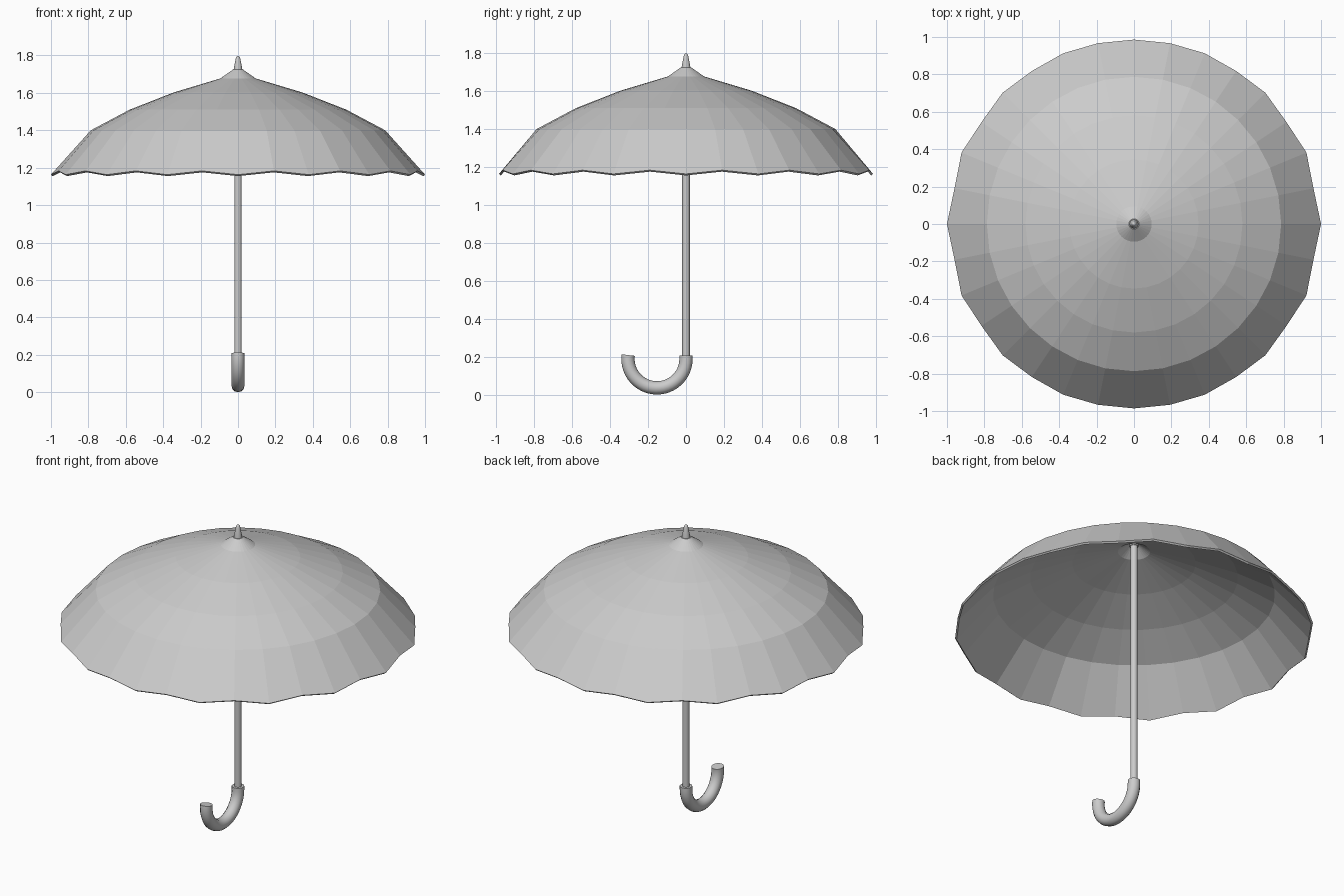
import bpy, bmesh, math

if "Cube" in bpy.data.objects:
    bpy.data.objects.remove(bpy.data.objects["Cube"])


def lathe(name, rings, n, smooth=False, rim=None):
    """Revolve (radius, z) rings; rim(angle, i) gives the last ring's offset."""
    bm = bmesh.new()
    rows = []
    for k, (r, z) in enumerate(rings):
        row = []
        for i in range(n):
            a = 2 * math.pi * i / n
            dr, dz = rim(a, i) if rim and k == len(rings) - 1 else (0, 0)
            row.append(bm.verts.new(((r + dr) * math.cos(a), (r + dr) * math.sin(a), z + dz)))
        rows.append(row)
    for up, low in zip(rows, rows[1:]):
        for i in range(n):
            j = (i + 1) % n
            bm.faces.new((up[i], low[i], low[j], up[j]))
    bm.faces.new(rows[0])
    if rim is None:
        bm.faces.new(rows[-1][::-1])
    me = bpy.data.meshes.new(name)
    bm.to_mesh(me)
    bm.free()
    ob = bpy.data.objects.new(name, me)
    bpy.context.collection.objects.link(ob)
    if smooth:
        shade(ob)
    return ob


def shade(ob):
    bpy.ops.object.select_all(action='DESELECT')
    ob.select_set(True)
    bpy.context.view_layer.objects.active = ob
    bpy.ops.object.shade_smooth_by_angle(angle=math.radians(40))


# Canopy: 16 scalloped ribs, faceted, thin cloth
def scallop(a, i):
    c = math.cos(a) ** 2
    return (0.014 * c, -0.01) if i % 2 == 0 else (-0.008 * c, 0.01)


canopy = lathe("canopy", [(0.028, 1.724), (0.095, 1.677), (0.345, 1.602), (0.58, 1.51),
                          (0.787, 1.4), (0.986, 1.173)], 32, rim=scallop)
cloth = canopy.modifiers.new("cloth", 'SOLIDIFY')
cloth.thickness = 0.012
cloth.offset = -1

# Ferrule on top
lathe("ferrule", [(0.004, 1.797), (0.009, 1.793), (0.013, 1.78), (0.024, 1.722), (0.024, 1.70)], 16, True)

# Shaft
lathe("shaft", [(0.02, 1.715), (0.02, 0.18)], 16, True)

# Hooked handle: round tube swept along a half circle
R = 0.153
path = [(0, 0, 0.205)]
for i in range(25):
    a = -math.pi * 1.02 * i / 24
    path.append((0, -R + R * math.cos(a), 0.188 + R * math.sin(a)))
path.append((0, -2 * R + 0.0015, 0.208))
cu = bpy.data.curves.new("handle", 'CURVE')
cu.dimensions = '3D'
cu.bevel_depth = 0.035
cu.bevel_resolution = 4
cu.use_fill_caps = True
sp = cu.splines.new('POLY')
sp.points.add(len(path) - 1)
for p, co in zip(sp.points, path):
    p.co = (*co, 1)
handle = bpy.data.objects.new("handle", cu)
bpy.context.collection.objects.link(handle)
bpy.ops.object.select_all(action='DESELECT')
handle.select_set(True)
bpy.context.view_layer.objects.active = handle
bpy.ops.object.convert(target='MESH')
shade(bpy.context.view_layer.objects.active)
